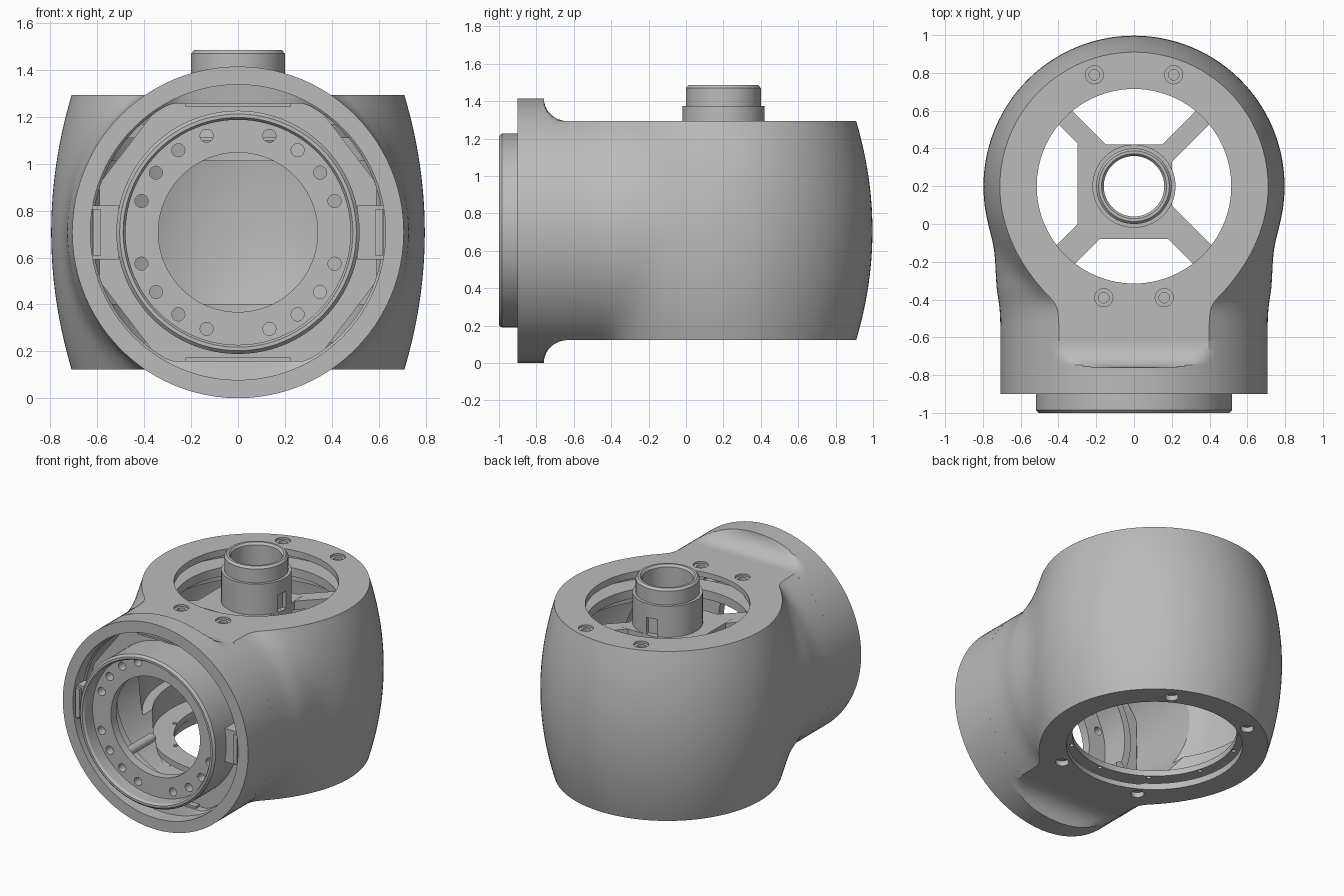
import bpy, bmesh, math
from mathutils import Matrix, Vector

if "Cube" in bpy.data.objects:
    bpy.data.objects.remove(bpy.data.objects["Cube"], do_unlink=True)

GREY = bpy.data.materials.new("machined grey")
GREY.use_nodes = True
GREY.diffuse_color = (0.5, 0.5, 0.5, 1)
GREY.node_tree.nodes["Principled BSDF"].inputs["Base Color"].default_value = (0.5, 0.5, 0.5, 1)

C = 0.7075      # height of the horizontal axis
AY = 0.2        # y of the vertical axis
RN = 0.7075     # neck radius
HB = 0.585      # half height of the barrel
UP = Matrix.Translation((0, AY, 0))
FRONT = Matrix.Translation((0, 0, C)) @ Matrix.Rotation(-math.pi / 2, 4, 'X')


def finish(bm, name):
    bmesh.ops.remove_doubles(bm, verts=bm.verts, dist=1e-5)
    bmesh.ops.recalc_face_normals(bm, faces=bm.faces)
    mesh = bpy.data.meshes.new(name)
    bm.to_mesh(mesh)
    bm.free()
    mesh.materials.append(GREY)
    ob = bpy.data.objects.new(name, mesh)
    bpy.context.collection.objects.link(ob)
    return ob


def loft(bm, loops, closed=False):
    """Bridge point loops of equal length into a skin, capped unless closed."""
    rows = [[bm.verts.new(p) for p in loop] for loop in loops]
    n = len(rows[0])
    pairs = list(zip(rows, rows[1:])) + ([(rows[-1], rows[0])] if closed else [])
    for a, b in pairs:
        for i in range(n):
            j = (i + 1) % n
            bm.faces.new((a[i], a[j], b[j], b[i]))
    if not closed:
        bm.faces.new(rows[0])
        bm.faces.new(rows[-1])


def lathe_into(bm, profile, matrix, n=96, closed=True):
    """Revolve (radius, height) pairs about the local z axis."""
    turn = [math.tau * i / n for i in range(n)]
    loft(bm, [[matrix @ Vector((r * math.cos(a), r * math.sin(a), h)) for a in turn]
              for r, h in profile], closed)


def lathe(name, profile, matrix, closed=True):
    bm = bmesh.new()
    lathe_into(bm, profile, matrix, closed=closed)
    return finish(bm, name)


def box(name, size, matrix):
    bm = bmesh.new()
    bmesh.ops.create_cube(bm, size=1, matrix=matrix @ Matrix.Diagonal((*size, 1)))
    return finish(bm, name)


def cut(ob, cutter):
    mod = ob.modifiers.new("cut", 'BOOLEAN')
    mod.operation, mod.solver, mod.object = 'DIFFERENCE', 'EXACT', cutter
    bpy.context.view_layer.objects.active = ob
    bpy.ops.object.modifier_apply(modifier=mod.name)
    bpy.data.objects.remove(cutter, do_unlink=True)


def pins(name, positions, radius, low, high, matrix):
    """One object made of many round pins."""
    bm = bmesh.new()
    for x, y in positions:
        lathe_into(bm, [(radius, low), (radius, high)],
                   matrix @ Matrix.Translation((x, y, 0)), 20, False)
    return finish(bm, name)


def circle(radius, degrees):
    return [(radius * math.cos(math.radians(d)), radius * math.sin(math.radians(d)))
            for d in degrees]


def neck(name, sections, n=96):
    """Round sections along y, flattened above and below at height h."""
    bm = bmesh.new()
    turn = [math.tau * i / n for i in range(n)]
    loft(bm, [[(r * math.cos(a), y, C + max(-h, min(h, r * math.sin(a)))) for a in turn]
              for y, r, h in sections])
    return finish(bm, name)


def bore():
    return neck("bore_cutter", [(-1.1, .63, .63), (-.8, .63, .63), (-.79, .62, .55), (.1, .62, .55)])


def barrel_radius(z):
    return 0.797 - 0.087 * ((z - C) / HB) ** 2


def ease(v):
    v = max(0, min(1, v))
    return v * v * (3 - 2 * v)


def outline(z):
    """Plan of the housing at height z: round back melting into the neck."""
    R = barrel_radius(z)
    w = math.sqrt(RN ** 2 - (z - C) ** 2)
    ys = [AY + R * math.cos(i * math.pi / 56) for i in range(28)]
    ys += [AY - 0.82 * i / 40 for i in range(41)]
    half = []
    for y in ys:
        c = math.sqrt(max(0, R * R - (y - AY) ** 2))
        k = 0.11 * ease((0.1 - y) / 0.5) * ease((y + 0.62) / 0.3)
        x = c if y > 0.1 else (c + w + math.sqrt((c - w) ** 2 + k * k)) / 2
        half.append((x, y, z))
    return half + [(-x, y, z) for x, y, z in reversed(half[1:])]


# housing: barrel with blended neck, hollowed out with a step at each end
bm = bmesh.new()
loft(bm, [outline(C - HB + 2 * HB * i / 28) for i in range(29)])
housing = finish(bm, "housing")
levels = [C - .305 + .61 * i / 12 for i in range(13)]
cavity = [(.65, C - .54), (.65, levels[0])] + [(barrel_radius(z) - .06, z) for z in levels]
cavity += [(.65, levels[-1]), (.65, C + .54)]
cut(housing, lathe("cavity", cavity, UP, closed=False))
cut(housing, bore())
cut(housing, lathe("top_opening", [(.515, C), (.515, 1.5)], UP, closed=False))
cut(housing, lathe("bottom_opening", [(.55, -.1), (.55, C)], UP, closed=False))

# blind screw seats on top, four plain holes below
seats = [(-.21, .79), (.21, .79), (-.16, -.39), (.16, -.39)]
for radius, depth in ((.048, .014), (.028, .032)):
    cut(housing, pins("seat_cutter", seats, radius, C + HB - depth, 1.5, Matrix.Identity(4)))
cut(housing, pins("hole_cutter", circle(.615, (60, 120, 240, 300)), .042, 0, C - HB + .035, UP))

# front flange with a concave fillet down to the flats
fillet = [i * math.pi / 20 for i in range(11)]
flange = neck("front_flange", [(-.9, RN, RN)] + [
    (-.76 + .13 * (1 - math.cos(a)), RN, RN - (RN - HB) * math.sin(a)) for a in fillet]
    + [(-.62, RN, HB)])
cut(flange, bore())

# front bearing ring with bolt circle and rear standoffs
ring = lathe("bearing_ring", [(.34, -.9), (.48, -.9), (.48, -.985), (.49, -1), (.505, -1),
             (.519, -.985), (.519, -.65), (.47, -.65), (.47, -.84), (.34, -.84)], FRONT)
bolts = circle(.433, [s + q for q in range(0, 360, 90) for s in (18, 36, 54, 72)])
cut(ring, pins("bolt_cutter", bolts, .028, -1, -.8, FRONT))
pins("standoffs", circle(.433, (45, 135, 225, 315)), .03, -.85, -.5, FRONT)

# web plate joining ring and neck, leaving narrow diagonal slots
bm = bmesh.new()
plan = [(.59, .21), (.33, .55)]
plan = plan + [(-x, z) for x, z in reversed(plan)]
plan = plan + [(-x, -z) for x, z in plan]
loft(bm, [[(x, y, C + z) for x, z in plan] for y in (-.74, -.68)])
web = finish(bm, "web_plate")
cut(web, lathe("web_hole", [(.5, -.9), (.5, -.5)], FRONT, closed=False))

# side lugs and top and bottom bars between ring and flange
for s, word in ((1, "left"), (-1, "right")):
    box(word + "_lug", (.11, .16, .23), Matrix.Translation((s * .565, -.79, C)))
    box(word + "_lug_pad", (.03, .03, .2), Matrix.Translation((s * .602, -.875, C)))
for s, word in ((1, "upper"), (-1, "lower")):
    box(word + "_bar", (.45, .1, .02), Matrix.Translation((0, -.73, C + s * .545)))

# ring plates seated inside the two openings
lathe("top_ring", [(.515, 1.11), (.515, 1.17), (.655, 1.17), (.655, 1.11)], UP)
plate = lathe("bottom_ring", [(.515, .2), (.515, .24), (.655, .24), (.655, .2)], UP)
cut(plate, pins("pin_cutter", circle(.534, range(18, 360, 36)), .014, .1, .3, UP))

# spider: four arms and a centre plate
for i, width in enumerate((.1, .1, .14, .14)):
    spin = Matrix.Rotation(math.radians(45 + 90 * i), 4, 'Z')
    box("spider_arm", (.36, width, .06), UP @ spin @ Matrix.Translation((.37, 0, 1.13)))
plate = box("spider_plate", (.5, .5, .062), Matrix.Translation((-.05, .17, 1.13)))
cut(plate, lathe("hub_hole", [(.19, 1), (.19, 1.3)], UP, closed=False))

# hub tube with a stepped, chamfered top and slots at its foot
hub = lathe("hub_tube", [(.16, 1.08), (.22, 1.08), (.22, 1.375), (.2, 1.375), (.2, 1.47),
                         (.187, 1.485), (.172, 1.485), (.16, 1.47)], UP)
for angle in (-8, 98):
    spin = Matrix.Rotation(math.radians(angle), 4, 'Z')
    cut(hub, box("slot", (.07, .08, .12), UP @ spin @ Matrix.Translation((.22, 0, 1.22))))

# smooth shading with crisp edges
for ob in bpy.context.scene.objects:
    ob.select_set(ob.type == 'MESH')
bpy.context.view_layer.objects.active = housing
bpy.ops.object.shade_smooth_by_angle(angle=math.radians(30))
